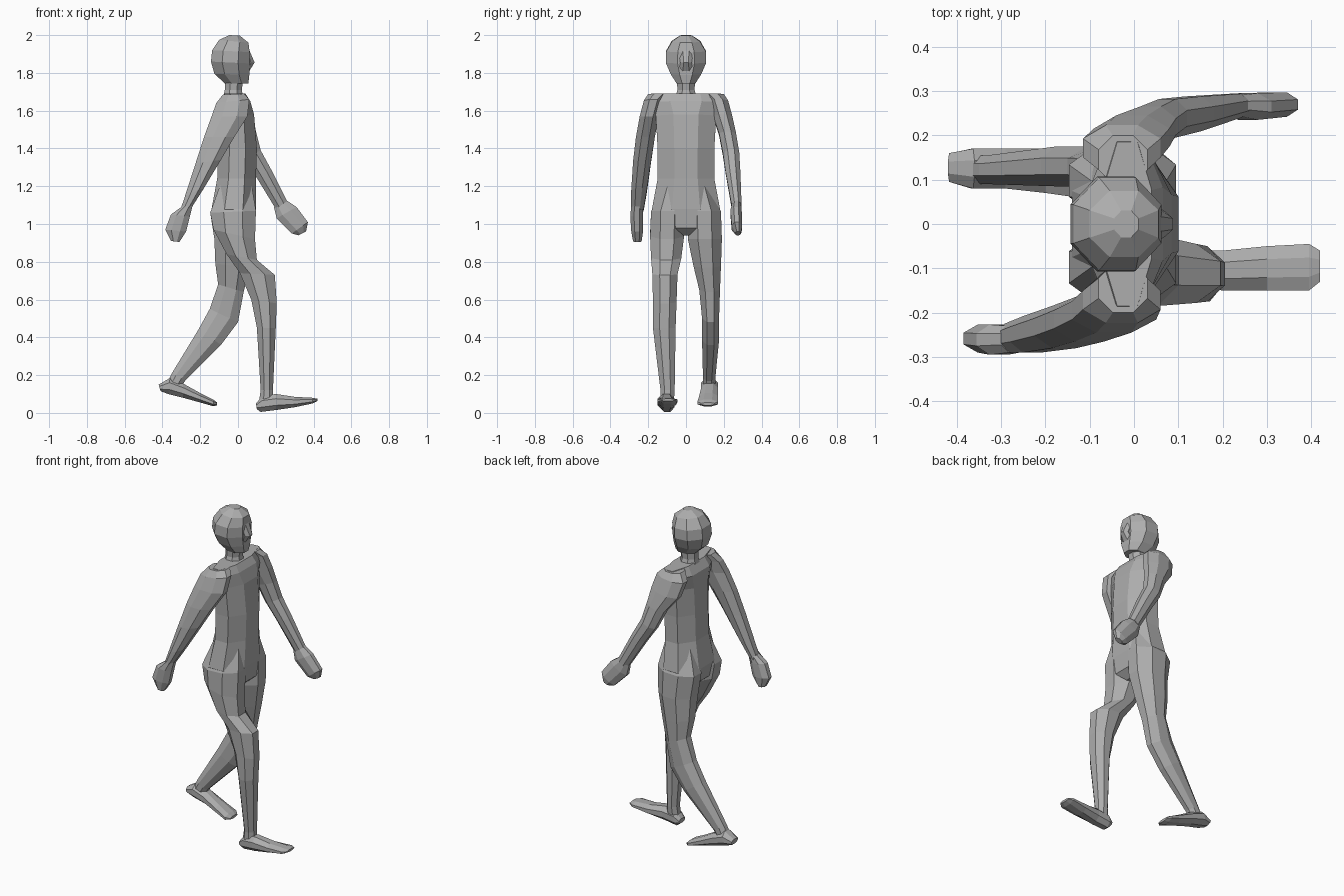
import bpy
import bmesh
import math
from mathutils import Vector

default_cube = bpy.data.objects.get("Cube")
if default_cube:
    bpy.data.objects.remove(default_cube, do_unlink=True)

CM = 0.01      # sections are written in hundredths of a unit
SIDES = 8


def make_material(name, colour):
    material = bpy.data.materials.new(name)
    material.use_nodes = True
    material.diffuse_color = colour
    material.node_tree.nodes["Principled BSDF"].inputs["Base Color"].default_value = colour
    return material


grey = make_material("plain grey", (0.42, 0.42, 0.42, 1))


def section_ring(mesh, section):
    """Faceted oval between two edge points (xa, za), (xb, zb) and a y range."""
    xa, za, xb, zb, y_low, y_high = [value * CM for value in section]
    centre = Vector(((xa + xb) / 2, (y_low + y_high) / 2, (za + zb) / 2))
    depth = Vector((xb - xa, 0, zb - za)) / 2
    width = Vector((0, y_high - y_low, 0)) / 2
    ring = []
    for i in range(SIDES):
        angle = 2 * math.pi * (i + 0.5) / SIDES
        reach = 1 / math.cos(math.pi / SIDES)
        offset = depth * math.cos(angle) + width * math.sin(angle)
        ring.append(mesh.verts.new(centre + offset * reach))
    return ring


def loft(name, sections):
    """Skin a closed flat-shaded tube over the sections."""
    mesh = bmesh.new()
    rings = [section_ring(mesh, section) for section in sections]
    for lower, upper in zip(rings, rings[1:]):
        for i in range(SIDES):
            j = (i + 1) % SIDES
            mesh.faces.new((lower[i], lower[j], upper[j], upper[i]))
    mesh.faces.new(rings[0])
    mesh.faces.new(rings[-1])
    bmesh.ops.recalc_face_normals(mesh, faces=mesh.faces[:])
    data = bpy.data.meshes.new(name)
    mesh.to_mesh(data)
    mesh.free()
    data.materials.append(grey)
    part = bpy.data.objects.new(name, data)
    bpy.context.collection.objects.link(part)
    return part


def centred(rows):
    """Expand (back, back z, front, front z, half width) to symmetric sections."""
    return [(xa, za, xb, zb, -half, half) for xa, za, xb, zb, half in rows]


# Trunk, from crotch to shoulder tops
loft("torso", centred([
    (-6, 94, 4, 94, 3),
    (-12, 99, 8.5, 98, 14),
    (-14, 108, 9.5, 108, 18),
    (-11, 124, 9.5, 124, 15),
    (-10.5, 140, 10, 140, 15),
    (-10, 156, 8.5, 158, 16),
    (-10, 164, 6.5, 165, 20),
    (-7, 169, 4, 169, 18.5),
]))

# Neck and head, with a broad wedge nose
loft("neck", centred([
    (-8, 166, 3, 166, 6),
    (-7, 171, 2, 171, 4.5),
    (-7, 178, 3, 178, 5),
]))
loft("head", centred([
    (-7, 174.5, 5.5, 174.5, 5),
    (-12.5, 179.5, 6, 179, 8),
    (-14.3, 186, 6, 185, 10.7),
    (-13.7, 192, 6.2, 191, 10.5),
    (-10, 197.5, 5.5, 196, 7.5),
    (-4.5, 200, 1, 199.7, 3),
]))
loft("nose", centred([
    (2, 181, 6, 181, 4),
    (2, 185, 8.8, 185.5, 3),
    (2, 192, 6, 192, 4),
]))

# Leg planted ahead, with a flat-topped knee; its hip blends into the trunk
loft("leading_leg", [
    (-9, 122, 7, 122, -11.5, -4),
    (-14.7, 106, 9.5, 107, -18.5, -1),
    (-13, 97, 9, 92, -19, -1),
    (-6, 84, 10, 81, -18.5, -2.5),
    (1, 74, 19.5, 73, -17.8, -4.5),
    (7, 60, 20.5, 58, -17.5, -5),
    (10, 45, 20, 45, -17.5, -5.5),
    (12, 12, 18.5, 12, -13.5, -6),
    (11, 5, 19, 5, -13.5, -6.5),
])
loft("leading_foot", [
    (9.5, 5, 10, 2, -13, -7),
    (13, 9, 12, 0.5, -14, -6),
    (20, 10, 20, 1.5, -15, -6),
    (30, 8.5, 30, 3, -15, -5),
    (39.5, 8, 39.5, 5, -15, -4.5),
    (42, 7.5, 42, 6.2, -13, -6),
])

# Leg trailing behind, bent at the knee
loft("trailing_leg", [
    (-9, 122, 7, 122, 4, 11.5),
    (-14.7, 106, 9.5, 107, 1, 18.5),
    (-12.5, 92, 9, 92, 1, 19),
    (-12, 79, 6, 77, 4, 18.5),
    (-10.5, 68, 3, 64, 7, 18),
    (-15, 55, 0, 48, 8.5, 17.5),
    (-21, 44, -9, 36, 8.5, 17.5),
    (-35, 21, -28, 17, 9, 15.5),
    (-38, 15, -31, 12, 9, 15.5),
])
loft("trailing_foot", [
    (-42, 15, -41, 11.5, 9.5, 16),
    (-36, 18.5, -37, 10, 8, 17),
    (-29, 15.5, -29, 8, 8, 17),
    (-20, 10.5, -20, 5.5, 7, 17),
    (-13, 7, -13, 3.5, 6, 17),
    (-11, 5.5, -11, 4, 8, 15),
])

# Arm swung ahead, its shoulder cap sunk into the trunk
loft("leading_arm", [
    (-8, 168.5, 3, 169, 9, 20),
    (-11.5, 164, 6, 166, 12, 22.3),
    (-9, 155, 8, 158, 14.5, 24.5),
    (-2, 146, 9.5, 149, 17.5, 26.5),
    (3, 135, 12, 139, 19.5, 28.2),
    (9, 126, 18, 128, 21, 28.8),
    (20, 108, 26, 112, 24, 29.4),
])
loft("leading_hand", [
    (19, 109, 25, 113, 24.5, 29),
    (20.5, 103, 31, 109, 23.5, 29.5),
    (28.5, 95, 37, 101, 24.2, 29.7),
    (32, 94, 36, 96, 26, 29),
])

# Arm swung behind
loft("trailing_arm", [
    (-8, 168.5, 3, 169, -20, -9),
    (-11.5, 164, 6, 166, -22.3, -12),
    (-14, 157, 5, 157, -24.5, -14.5),
    (-18, 146, -2, 146, -26.5, -16.5),
    (-22.5, 132, -9, 134, -28, -18.5),
    (-28, 115, -18, 119, -29, -20.8),
    (-31, 106, -25, 108, -29, -22.5),
])
loft("trailing_hand", [
    (-30, 109, -24, 110, -29, -23),
    (-35.5, 105, -25.5, 104, -29.5, -22.7),
    (-38.5, 97, -27.5, 96, -29, -22.7),
    (-35.5, 91, -31, 90.5, -28, -23.5),
])
